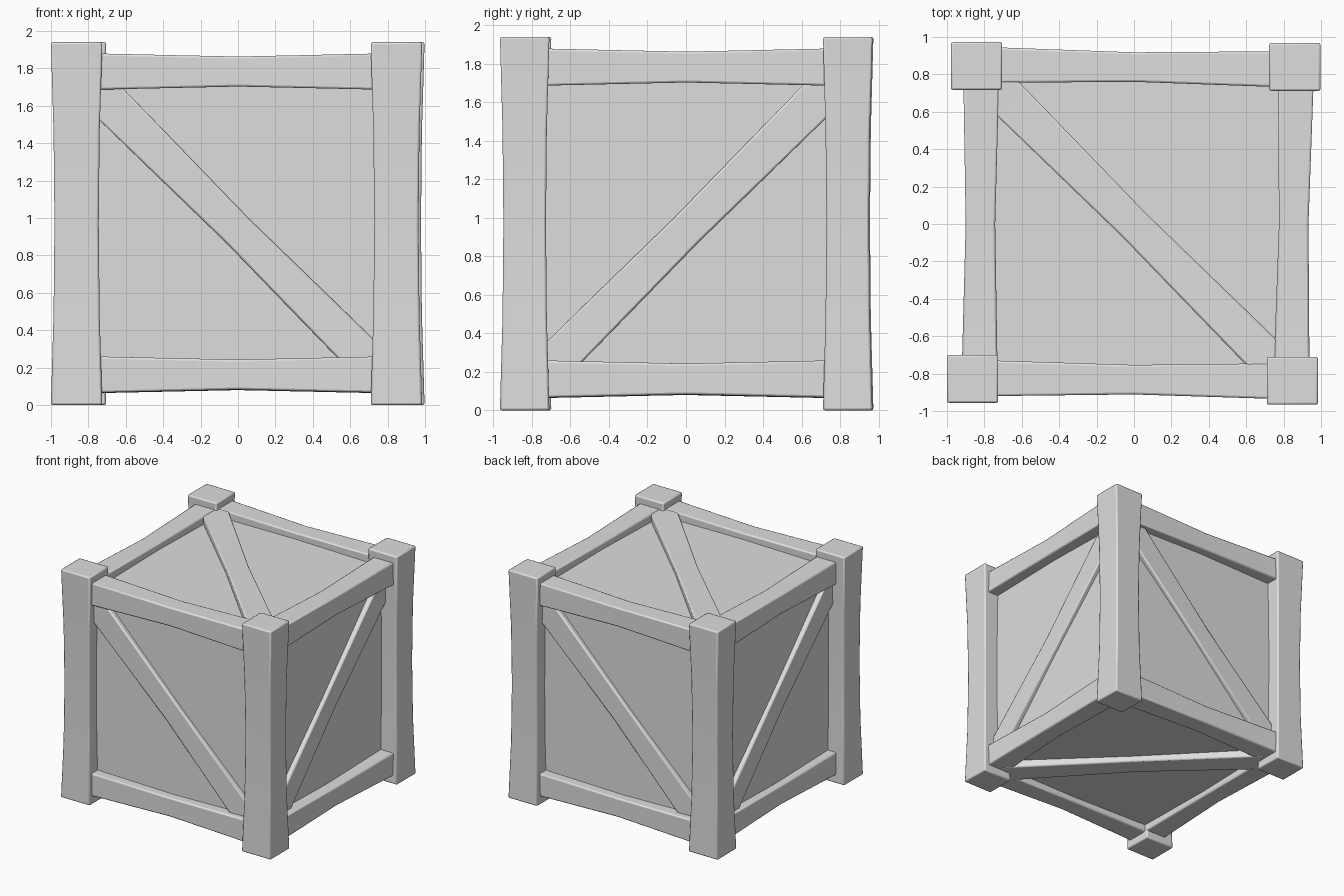
import bpy
import bmesh
import math
from mathutils import Matrix, Vector

if "Cube" in bpy.data.objects:
    bpy.data.objects.remove(bpy.data.objects["Cube"], do_unlink=True)

grey = bpy.data.materials.new("plain_grey")
grey.use_nodes = True
grey.diffuse_color = (0.73, 0.73, 0.73, 1)
grey.node_tree.nodes["Principled BSDF"].inputs["Base Color"].default_value = (0.73, 0.73, 0.73, 1)

MID = 0.97   # height of the crate's centre


def finish(name, bm, bevel):
    """Turn a bmesh into a softly bevelled object."""
    mesh = bpy.data.meshes.new(name)
    bm.to_mesh(mesh)
    bm.free()
    mesh.materials.append(grey)
    obj = bpy.data.objects.new(name, mesh)
    bpy.context.collection.objects.link(obj)
    if bevel:
        mod = obj.modifiers.new("soft_edges", "BEVEL")
        mod.width = bevel
        mod.segments = 2
        mod.limit_method = "ANGLE"
        mod.angle_limit = math.radians(40)
    bpy.ops.object.select_all(action="DESELECT")
    bpy.context.view_layer.objects.active = obj
    obj.select_set(True)
    bpy.ops.object.shade_smooth_by_angle(angle=math.radians(35))


def beam(name, start, end, outward, width, depth, pinch, cuts=1):
    """Timber from start to end, narrowed at its middle by the pinch factor."""
    start, end = Vector(start), Vector(end)
    along = (end - start).normalized()
    side = Vector(outward).cross(along).normalized()
    out = along.cross(side)
    bm = bmesh.new()
    bmesh.ops.create_cube(bm, size=1)
    long_edges = [e for e in bm.edges if abs(e.verts[0].co.z - e.verts[1].co.z) > 0.5]
    bmesh.ops.subdivide_edges(bm, edges=long_edges, cuts=cuts, use_grid_fill=True)
    for v in bm.verts:
        s = 1 - (1 - pinch) * (1 - (2 * v.co.z) ** 2)
        v.co.x *= width * s
        v.co.y *= depth * s
        v.co.z *= (end - start).length
    frame = Matrix((side, out, along)).transposed().to_4x4()
    frame.translation = (start + end) / 2
    bm.transform(frame)
    finish(name, bm, 0.011)


# Inner box forming all six panels
bm = bmesh.new()
bmesh.ops.create_cube(bm, size=1.68)
bm.transform(Matrix.Translation((0, 0, MID)))
finish("panel_box", bm, 0)

# Corner posts, each slightly out of line
posts = {
    "front_right": (-0.863, -0.828), "front_left": (0.847, -0.838),
    "back_left": (0.86, 0.84), "back_right": (-0.842, 0.845),
}
for name, (x, y) in posts.items():
    beam(name + "_post", (x, y, 0), (x, y, 2 * MID), (0, -1, 0), 0.275, 0.257, 0.86, cuts=3)

# Horizontal rails at the bottom and top
for level, z in (("bottom", 0.163), ("top", 1.783)):
    rails = {
        "front": ((-0.75, -0.825, z), (0.75, -0.84, z)),
        "back": ((-0.75, 0.85, z), (0.75, 0.828, z)),
        "right": ((-0.825, -0.75, z), (-0.817, 0.75, z)),
        "left": ((0.843, -0.75, z), (0.865, 0.75, z)),
    }
    for name, (a, b) in rails.items():
        beam(f"{level}_{name}_rail", a, b, (0, 0, 1), 0.19, 0.193, 0.83)

# Diagonal braces on the four sides
R, HIGH, LOW = 0.8, 1.69, 0.18
for name, s in (("front", 1), ("back", -1)):
    beam(name + "_brace", (-0.76 * s, -R * s, HIGH), (0.75 * s, -R * s, LOW),
         (0, -s, 0), 0.213, 0.17, 0.83)
for name, s in (("left", 1), ("right", -1)):
    beam(name + "_brace", (R * s, -0.755 * s, LOW), (R * s, 0.755 * s, HIGH),
         (s, 0, 0), 0.21, 0.17, 0.85)

# Diagonal braces on the top and bottom
for name, s in (("top", 1), ("bottom", -1)):
    z = MID + 0.81 * s
    beam(name + "_brace", (-0.755, 0.75, z), (0.75, -0.755, z), (0, 0, s), 0.215, 0.19, 0.83)
